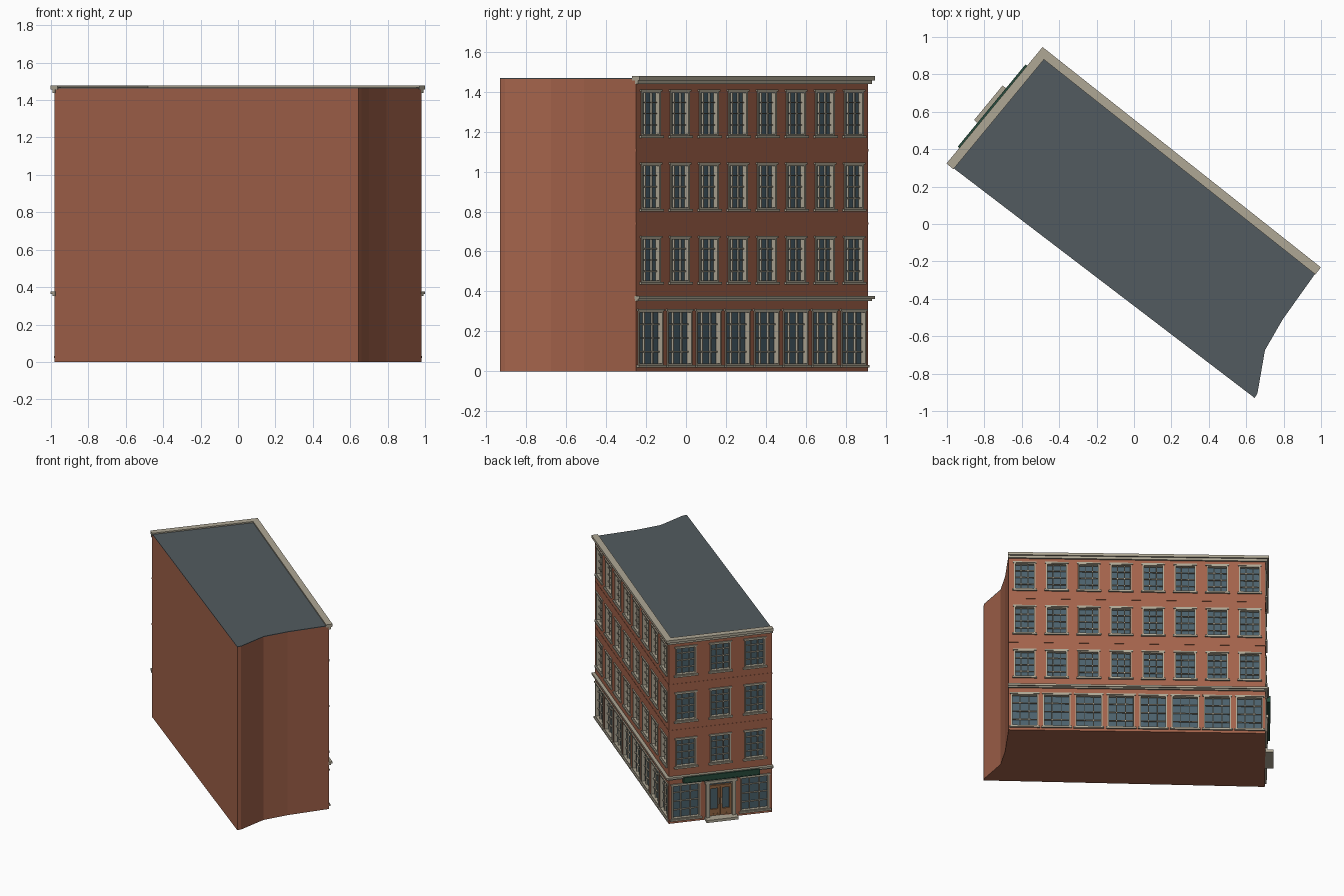
import bpy, bmesh
from mathutils import Vector

if "Cube" in bpy.data.objects:
    bpy.data.objects.remove(bpy.data.objects["Cube"])

A, B, C = Vector((-0.98, 0.31)), Vector((-0.485, 0.91)), Vector((0.98, -0.25))
BACK = [Vector(p) for p in ((0.795, -0.51), (0.70, -0.675), (0.66, -0.905), (0.645, -0.93))]
H = 1.462

def mat(name, rgb):
    m = bpy.data.materials.new(name)
    m.diffuse_color = (*rgb, 1)
    m.use_nodes = True
    m.node_tree.nodes["Principled BSDF"].inputs["Base Color"].default_value = m.diffuse_color
    return m

BRICK = mat("brick", (0.37, 0.125, 0.07))
STONE = mat("pale_stone", (0.43, 0.39, 0.30))
GLASS = mat("glass", (0.07, 0.12, 0.15))
ROOF = mat("roofing", (0.085, 0.105, 0.115))
GREEN = mat("green_paint", (0.02, 0.07, 0.045))
WOOD = mat("door_wood", (0.30, 0.14, 0.06))

def finish(name, bm, m):
    bmesh.ops.recalc_face_normals(bm, faces=bm.faces[:])
    me = bpy.data.meshes.new(name)
    bm.to_mesh(me)
    bm.free()
    ob = bpy.data.objects.new(name, me)
    bpy.context.collection.objects.link(ob)
    me.materials.append(m)
    return ob

def prism(name, pts, z0, z1, m):
    bm = bmesh.new()
    f = bm.faces.new([bm.verts.new((p[0], p[1], z0)) for p in pts])
    r = bmesh.ops.extrude_face_region(bm, geom=[f])
    bmesh.ops.translate(bm, vec=(0, 0, z1 - z0),
                        verts=[v for v in r["geom"] if isinstance(v, bmesh.types.BMVert)])
    return finish(name, bm, m)

class Facade:
    """Local frame of a street wall: u along it, d outward, z up."""
    def __init__(self, name, p, q):
        self.name, self.o = name, p
        self.len = (q - p).length
        self.u = (q - p).normalized()
        self.n = Vector((-self.u.y, self.u.x))
        self.parts = {}

    def box(self, part, m, u0, u1, d0, d1, z0, z1):
        bm = self.parts.setdefault(part, (bmesh.new(), m))[0]
        c = []
        for z in (z0, z1):
            for u, d in ((u0, d0), (u1, d0), (u1, d1), (u0, d1)):
                p = self.o + self.u * u + self.n * d
                c.append(bm.verts.new((p.x, p.y, z)))
        for f in ((3, 2, 1, 0), (4, 5, 6, 7), (0, 1, 5, 4), (1, 2, 6, 5), (2, 3, 7, 6), (3, 0, 4, 7)):
            bm.faces.new([c[i] for i in f])

    def cut(self, u0, u1, z0, z1):
        self.box("cutter", BRICK, u0, u1, -0.03, 0.05, z0, z1)

    def frame(self, part, m, u0, u1, d0, d1, z0, z1, t):
        for a, b in ((u0, u0 + t), (u1 - t, u1)):
            self.box(part, m, a, b, d0, d1, z0, z1)
        for a, b in ((z0, z0 + t), (z1 - t, z1)):
            self.box(part, m, u0 + t, u1 - t, d0, d1, a, b)

    def window(self, u, w, z0, z1, cols=3, rows=4):
        a, b = u - w / 2, u + w / 2
        self.cut(a, b, z0, z1)
        self.frame("window_frames", STONE, a, b, -0.03, 0.005, z0, z1, 0.01)
        self.box("window_glass", GLASS, a, b, -0.03, -0.022, z0, z1)
        for i in range(1, cols):
            x = a + w * i / cols
            self.box("window_bars", STONE, x - 0.003, x + 0.003, -0.022, -0.01, z0, z1)
        for i in range(1, rows):
            z = z0 + (z1 - z0) * i / rows
            self.box("window_bars", STONE, a, b, -0.022, -0.012, z - 0.003, z + 0.003)
        self.box("window_sills", STONE, a - 0.012, b + 0.012, -0.01, 0.014, z0 - 0.01, z0 + 0.003)
        self.box("window_lintels", STONE, a - 0.008, b + 0.008, -0.01, 0.009, z1 - 0.003, z1 + 0.008)

    def door(self, u):
        # stone surround, two glazed leaves with wooden rails, doorstep
        self.cut(u - 0.1, u + 0.1, 0.02, 0.3)
        for s in (-1, 1):
            x = sorted((u + s * 0.085, u + s * 0.112))
            self.box("door_surround", STONE, x[0], x[1], -0.03, 0.016, 0.0, 0.29)
            leaf = sorted((u + s * 0.002, u + s * 0.085))
            self.frame("door_leaves", WOOD, *leaf, -0.028, -0.01, 0.02, 0.25, 0.014)
            self.box("door_leaves", WOOD, *leaf, -0.028, -0.012, 0.03, 0.07)
            self.box("door_handles", STONE, u + s * 0.012 - 0.003, u + s * 0.012 + 0.003,
                     -0.012, 0.0, 0.11, 0.16)
        self.box("door_surround", STONE, u - 0.12, u + 0.12, -0.03, 0.022, 0.29, 0.312)
        self.box("door_transom", WOOD, u - 0.085, u + 0.085, -0.028, -0.006, 0.25, 0.262)
        self.box("door_glass", GLASS, u - 0.085, u + 0.085, -0.03, -0.022, 0.02, 0.29)
        self.box("doorstep", STONE, u - 0.12, u + 0.12, -0.01, 0.06, 0.0, 0.02)

    def build(self):
        obs = {k: finish(f"{self.name}_{k}", bm, m) for k, (bm, m) in self.parts.items()}
        return obs["cutter"]

short = Facade("entrance_side", A, B)
long = Facade("long_side", B, C)
FLOORS = ((0.445, 0.67), (0.81, 1.037), (1.177, 1.402))

# windows in a regular grid on both street walls
for fc, n, gw in ((long, 8, 0.198), (short, 3, 0.215)):
    for i in range(n):
        u = (i + 0.5) * fc.len / n
        for z0, z1 in FLOORS:
            fc.window(u, 0.155, z0, z1)
        if fc is short and i == 1:
            fc.door(u)
        else:
            fc.window(u, gw, 0.03, 0.305)

# blank sign board above the entrance
mid = short.len / 2
short.box("sign_board", GREEN, mid - 0.285, mid + 0.285, -0.01, 0.034, 0.325, 0.372)
short.frame("sign_border", GREEN, mid - 0.285, mid + 0.285, 0.034, 0.037, 0.325, 0.372, 0.005)

# brick body with the openings cut out
walls = prism("brick_walls", [A, B, C] + BACK, 0.0, H, BRICK)
for cutter in (short.build(), long.build()):
    md = walls.modifiers.new("openings", "BOOLEAN")
    md.operation, md.solver, md.object = "DIFFERENCE", "EXACT", cutter
    bpy.context.view_layer.objects.active = walls
    bpy.ops.object.modifier_apply(modifier=md.name)
    bpy.data.objects.remove(cutter)

# roof sheet
prism("roof", [A, B, C] + BACK, H, H + 0.005, ROOF)

# mitred bands following both street walls
def offset(d, e):
    k = d / (1 + short.n.dot(long.n))
    return [A + short.n * d - short.u * e, B + (short.n + long.n) * k, C + long.n * d + long.u * e]

def band(name, out, inn, z0, z1, m=STONE, e=0.0):
    prism(name, offset(out, e) + offset(-inn, e)[::-1], z0, z1, m)

band("cornice_lower", 0.014, 0.005, 1.437, 1.456, e=0.003)
band("cornice_upper", 0.026, 0.022, 1.456, 1.477, e=0.004)
band("belt_lower", 0.014, 0.005, 0.352, 0.362, e=0.003)
band("belt_upper", 0.025, 0.005, 0.362, 0.377, e=0.004)
for i, z in enumerate((0.74, 1.107)):
    band(f"brick_course_{i + 1}", 0.002, 0.005, z - 0.006, z + 0.006, BRICK)
